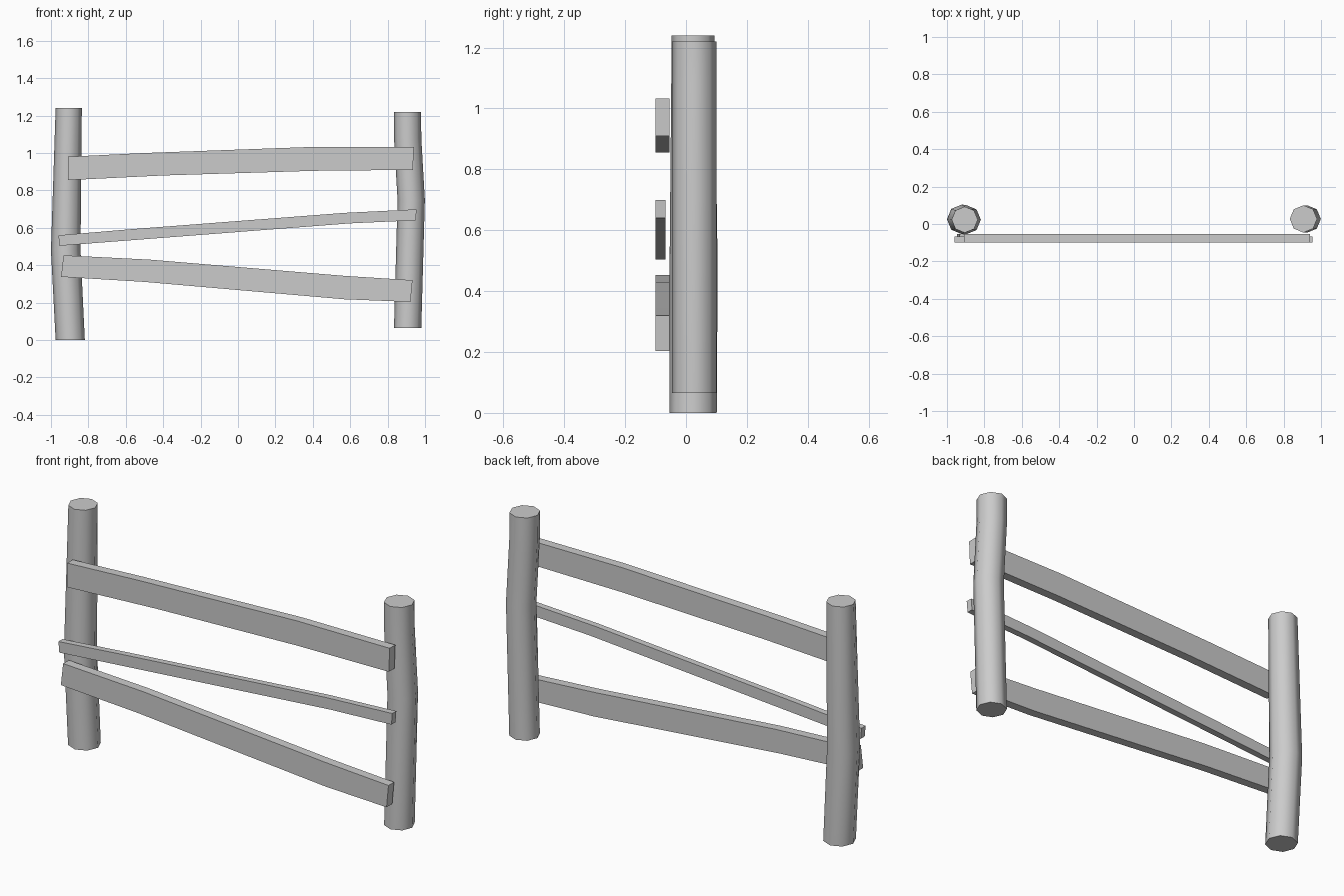
import bpy, bmesh, math

cube = bpy.data.objects.get("Cube")
if cube:
    bpy.data.objects.remove(cube, do_unlink=True)

GREY = (0.6, 0.6, 0.6, 1.0)
wood = bpy.data.materials.new("weathered grey")
wood.use_nodes = True
wood.diffuse_color = GREY
wood.node_tree.nodes["Principled BSDF"].inputs["Base Color"].default_value = GREY


def finish(name, bm, smooth_angle=None):
    bmesh.ops.recalc_face_normals(bm, faces=bm.faces)
    mesh = bpy.data.meshes.new(name)
    bm.to_mesh(mesh)
    bm.free()
    mesh.materials.append(wood)
    obj = bpy.data.objects.new(name, mesh)
    bpy.context.collection.objects.link(obj)
    if smooth_angle:
        bpy.ops.object.select_all(action="DESELECT")
        obj.select_set(True)
        bpy.context.view_layer.objects.active = obj
        bpy.ops.object.shade_smooth_by_angle(angle=math.radians(smooth_angle))


def post(name, rings, sides=8):
    """Bent log: each ring is (x, y, z, radius)."""
    bm = bmesh.new()
    loops = []
    for x, y, z, r in rings:
        angles = [math.tau * i / sides for i in range(sides)]
        loops.append([bm.verts.new((x + r * math.cos(a), y + r * math.sin(a), z))
                      for a in angles])
    for low, high in zip(loops, loops[1:]):
        for i in range(sides):
            j = (i + 1) % sides
            bm.faces.new((low[i], low[j], high[j], high[i]))
    bm.faces.new(loops[0])
    bm.faces.new(loops[-1])
    finish(name, bm, 50)


def rail(name, top, bottom, back):
    """Warped board: upper and lower outlines (x, z), from the front to back."""
    bm = bmesh.new()
    rows = [[bm.verts.new((x, y, z)) for x, z in line]
            for line, y in ((top, -0.1), (top, back), (bottom, back), (bottom, -0.1))]
    for a, b in zip(rows, rows[1:] + rows[:1]):
        for i in range(len(top) - 1):
            bm.faces.new((a[i], a[i + 1], b[i + 1], b[i]))
    for end in (0, -1):
        bm.faces.new([row[end] for row in rows])
    finish(name, bm)


# Posts
post("right_post", [(-0.897, 0.023, 0, 0.078), (-0.921, 0.025, 0.48, 0.079),
                    (-0.905, 0.023, 1.24, 0.07)])
post("left_post", [(0.907, 0.027, 0.065, 0.073), (0.926, 0.027, 0.75, 0.073),
                   (0.907, 0.027, 1.08, 0.073), (0.906, 0.027, 1.22, 0.073)])

# Rails
rail("top_rail", [(-0.91, 0.98), (-0.5, 1.0), (0.41, 1.033), (0.94, 1.033)],
     [(-0.91, 0.855), (-0.4, 0.88), (0.41, 0.905), (0.935, 0.91)], -0.054)
rail("middle_rail", [(-0.96, 0.56), (-0.58, 0.592), (0.57, 0.68), (0.955, 0.699)],
     [(-0.955, 0.504), (-0.58, 0.533), (0.6, 0.624), (0.95, 0.64)], -0.067)
rail("bottom_rail", [(-0.933, 0.453), (-0.473, 0.43), (0.57, 0.343), (0.933, 0.32)],
     [(-0.946, 0.338), (-0.5, 0.311), (0.57, 0.218), (0.922, 0.204)], -0.054)
